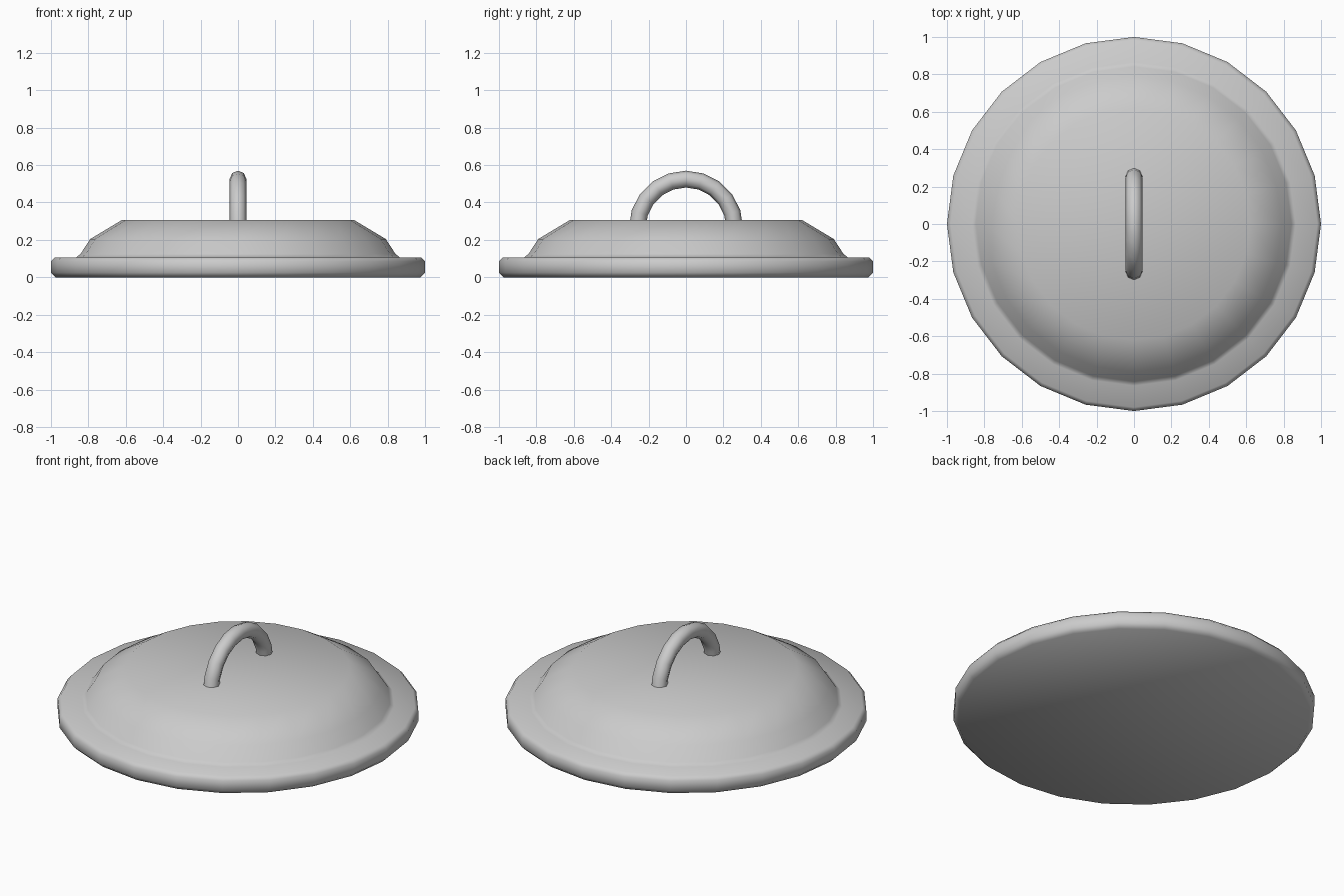
import bpy, bmesh, math

if "Cube" in bpy.data.objects:
    bpy.data.objects.remove(bpy.data.objects["Cube"])


def finish(name, bm, angle):
    bmesh.ops.recalc_face_normals(bm, faces=bm.faces[:])
    mesh = bpy.data.meshes.new(name)
    bm.to_mesh(mesh)
    bm.free()
    obj = bpy.data.objects.new(name, mesh)
    bpy.context.collection.objects.link(obj)
    bpy.ops.object.select_all(action='DESELECT')
    obj.select_set(True)
    bpy.context.view_layer.objects.active = obj
    bpy.ops.object.shade_smooth_by_angle(angle=math.radians(angle))
    return obj


def skin(rings, name, angle):
    """Bridge closed rings of points and cap both ends."""
    bm = bmesh.new()
    loops = [[bm.verts.new(p) for p in ring] for ring in rings]
    n = len(loops[0])
    for a, b in zip(loops, loops[1:]):
        for i in range(n):
            j = (i + 1) % n
            bm.faces.new((a[i], a[j], b[j], b[i]))
    bm.faces.new(loops[0])
    bm.faces.new(loops[-1])
    return finish(name, bm, angle)


# Lid body: rim flange, fillet, domed shoulder, flat top
SIDES = 24
profile = [(0.975, 0), (1, 0.025), (1, 0.085), (0.98, 0.107), (0.865, 0.107),
           (0.842, 0.125), (0.79, 0.205), (0.62, 0.307)]
circle = [(math.cos(math.tau * i / SIDES), math.sin(math.tau * i / SIDES))
          for i in range(SIDES)]
skin([[(r * c, r * s, z) for c, s in circle] for r, z in profile], "lid_body", 60)

# Handle: half-ring tube with its feet sunk into the lid
STEPS, TUBE_SIDES = 10, 8
ARC, TUBE, BASE = 0.26, 0.045, 0.265
rings = []
for k in range(STEPS + 1):
    t = math.pi * k / STEPS
    ring = []
    for i in range(TUBE_SIDES):
        a = math.tau * i / TUBE_SIDES
        r = ARC + TUBE * math.cos(a)
        ring.append((TUBE * math.sin(a), r * math.cos(t), BASE + r * math.sin(t)))
    rings.append(ring)
skin(rings, "handle", 60)
